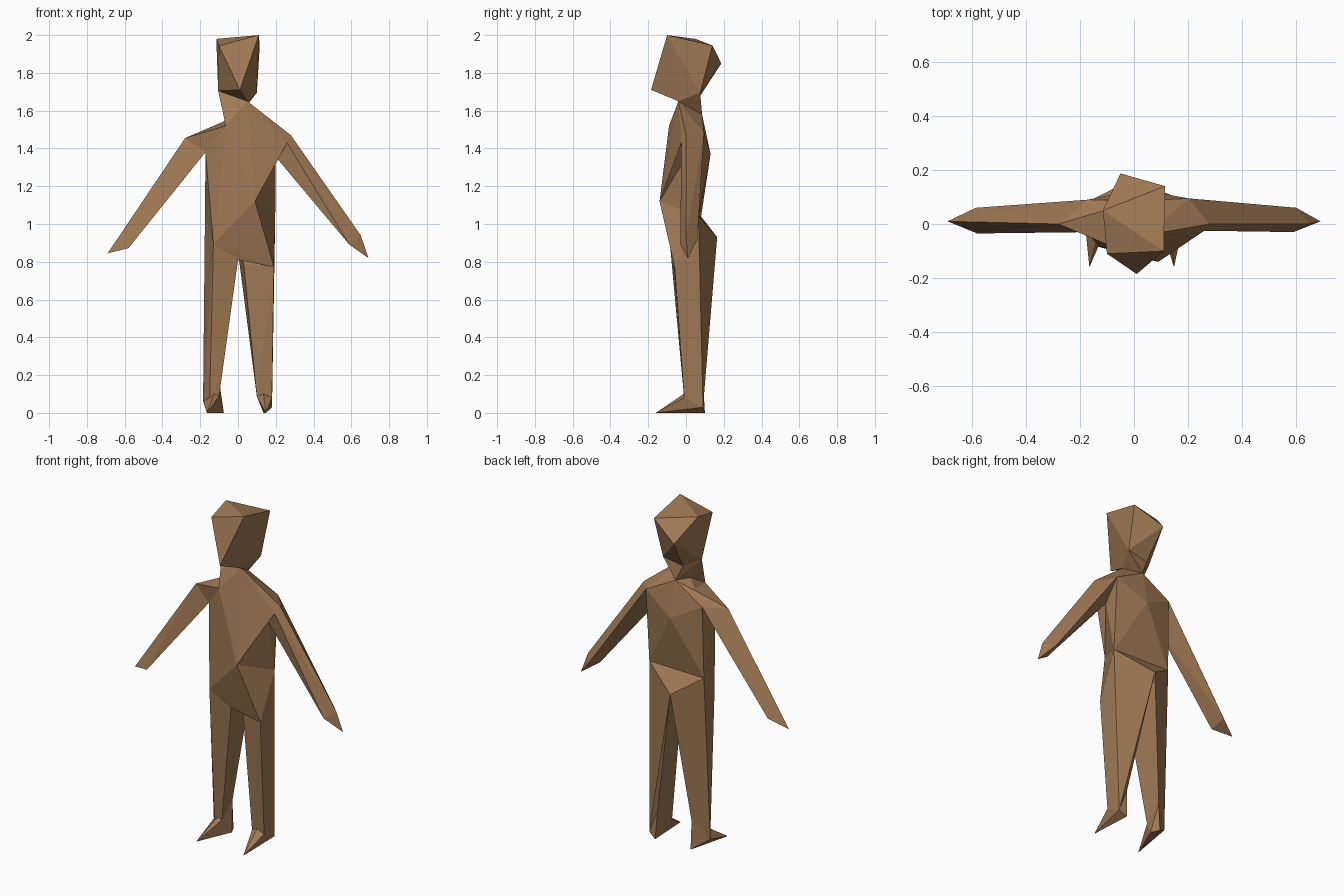
import bpy, bmesh

if "Cube" in bpy.data.objects:
    bpy.data.objects.remove(bpy.data.objects["Cube"])

skin = bpy.data.materials.new("warm_brown")
skin.diffuse_color = (0.352, 0.191, 0.089, 1)
skin.use_nodes = True
skin.node_tree.nodes["Principled BSDF"].inputs["Base Color"].default_value = skin.diffuse_color


def solid(name, *points):
    """Faceted body part wrapped around a few landmark points."""
    bm = bmesh.new()
    for p in points:
        bm.verts.new(p)
    out = bmesh.ops.convex_hull(bm, input=bm.verts[:])
    inner = {e for e in out["geom_interior"] + out["geom_unused"]
             if isinstance(e, bmesh.types.BMVert)}
    if inner:
        bmesh.ops.delete(bm, geom=list(inner), context="VERTS")
    bmesh.ops.recalc_face_normals(bm, faces=bm.faces[:])
    mesh = bpy.data.meshes.new(name)
    bm.to_mesh(mesh)
    bm.free()
    mesh.materials.append(skin)
    obj = bpy.data.objects.new(name, mesh)
    bpy.context.collection.objects.link(obj)
    return obj


# landmarks shared by neighbouring parts
throat, nape = (0.05, -0.04, 1.65), (0.01, 0.085, 1.58)
jaw_l, jaw_r = (-0.105, 0.0, 1.705), (0.1, 0.075, 1.695)
skull_base = (-0.03, 0.07, 1.67)
collar = (-0.065, -0.09, 1.52)
belly = (0.09, -0.14, 1.12)
armpit_l, armpit_r = (-0.172, -0.03, 1.38), (0.2, 0.0, 1.355)
shoulder_l, shoulder_r = (-0.28, 0.0, 1.455), (0.28, 0.0, 1.47)
blade_l, blade_r = (-0.17, 0.09, 1.467), (0.2, 0.095, 1.48)
front_r = (0.26, -0.025, 1.43)
waist_l, waist_r = (-0.175, 0.08, 1.04), (0.197, 0.066, 1.04)
hip_l, hip_r = (-0.13, -0.085, 0.895), (0.19, -0.06, 0.772)
crotch, seat = (0.0, -0.065, 0.81), (-0.01, 0.165, 0.93)

# head and neck
solid("head", (-0.1, -0.11, 1.943), (0.11, -0.1, 2.0), (0.115, 0.14, 1.945),
      (-0.05, 0.187, 1.85), (-0.115, 0.05, 1.98), (0.01, -0.185, 1.71),
      throat, jaw_l, jaw_r, skull_base)
solid("neck", jaw_l, jaw_r, skull_base, throat, nape, collar)

# torso
solid("chest", throat, nape, collar, belly, armpit_l, armpit_r, blade_l, blade_r,
      (0.015, 0.13, 1.37), waist_l, waist_r, hip_l)
solid("pelvis", belly, waist_l, waist_r, hip_l, hip_r, crotch, seat)
solid("left_shoulder", collar, nape, shoulder_l, blade_l, armpit_l)
solid("right_shoulder", throat, nape, shoulder_r, front_r, blade_r, armpit_r, belly)

# arms tapering to pointed hands
solid("left_arm", shoulder_l, blade_l, armpit_l, (-0.585, 0.06, 0.9),
      (-0.58, -0.035, 0.872), (-0.69, 0.01, 0.845))
solid("right_arm", shoulder_r, front_r, blade_r, armpit_r, (0.6, 0.06, 0.92),
      (0.59, -0.03, 0.89), (0.65, 0.0, 0.94), (0.69, 0.01, 0.82))

# legs and pointed feet share their ankle points
ankle_l = [(-0.1, -0.01, 0.09), (-0.15, -0.01, 0.08), (-0.185, 0.035, 0.06), (-0.1, 0.09, 0.17)]
ankle_r = [(0.1, -0.01, 0.085), (0.18, -0.01, 0.08), (0.18, 0.09, 0.03), (0.125, 0.09, 0.17)]
solid("left_leg", waist_l, seat, hip_l, crotch, *ankle_l)
solid("right_leg", waist_r, seat, hip_r, (0.03, 0.0, 0.79), *ankle_r)
solid("left_foot", (-0.165, -0.16, 0.0), (-0.1, 0.1, 0.0), (-0.075, 0.05, 0.0), *ankle_l)
solid("right_foot", (0.148, -0.16, 0.0), (0.135, 0.1, 0.0), *ankle_r)
